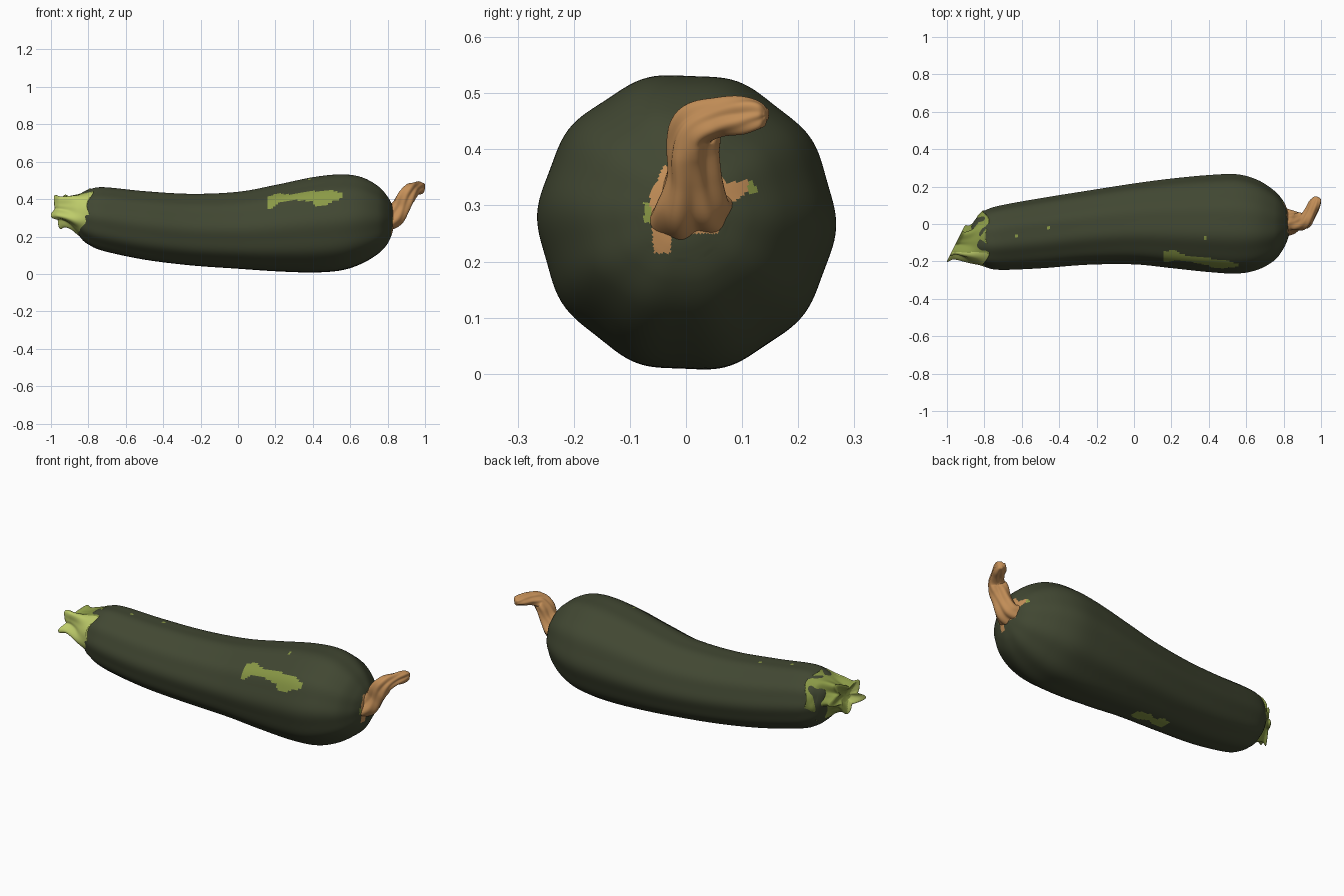
import bpy, bmesh, math
from mathutils import Vector

if "Cube" in bpy.data.objects:
    bpy.data.objects.remove(bpy.data.objects["Cube"])


def material(name, rgb):
    m = bpy.data.materials.new(name)
    lin = [((c / 255 + 0.055) / 1.055) ** 2.4 for c in rgb]
    m.diffuse_color = (*lin, 1)
    m.use_nodes = True
    m.node_tree.nodes["Principled BSDF"].inputs["Base Color"].default_value = m.diffuse_color
    return m


DARK = material("dark green skin", (65, 71, 50))
OLIVE = material("olive green", (138, 153, 70))
LIGHT = material("pale green", (190, 204, 106))
BROWN = material("dry brown", (196, 143, 88))


def smooth_keys(keys, steps):
    """Catmull-Rom interpolation of a table of section values."""
    out = []
    n = len(keys)
    for i in range(n - 1):
        quad = [keys[max(i - 1, 0)], keys[i], keys[i + 1], keys[min(i + 2, n - 1)]]
        for s in range(steps):
            t = s / steps
            out.append([0.5 * (2 * b + (c - a) * t + (2 * a - 5 * b + 4 * c - d) * t * t
                               + (3 * b - a - 3 * c + d) * t ** 3)
                        for a, b, c, d in zip(*quad)])
    out.append(list(keys[-1]))
    return out


def loft(name, rings, mats, rule):
    """Skin closed rings, cap both ends with fans, colour faces by a rule."""
    bm = bmesh.new()
    loops = [[bm.verts.new(p) for p in ring] for ring in rings]
    n = len(rings[0])
    for a, b in zip(loops, loops[1:]):
        for j in range(n):
            bm.faces.new((a[j], a[(j + 1) % n], b[(j + 1) % n], b[j]))
    for ring in (loops[0], loops[-1]):
        mid = bm.verts.new(sum((v.co for v in ring), Vector()) / n)
        for j in range(n):
            bm.faces.new((ring[j], ring[(j + 1) % n], mid))
    bmesh.ops.recalc_face_normals(bm, faces=bm.faces)
    for f in bm.faces:
        f.smooth = True
        f.material_index = rule(f.calc_center_median())
    me = bpy.data.meshes.new(name)
    bm.to_mesh(me)
    bm.free()
    for m in mats:
        me.materials.append(m)
    ob = bpy.data.objects.new(name, me)
    bpy.context.collection.objects.link(ob)
    return ob


def inside(x, y, poly):
    hit = False
    for (x1, y1), (x2, y2) in zip(poly, poly[1:] + poly[:1]):
        if (y1 > y) != (y2 > y) and x < x1 + (y - y1) * (x2 - x1) / (y2 - y1):
            hit = not hit
    return hit


def angles(n):
    return [2 * math.pi * j / n for j in range(n)]


# Body: x, z top, z bottom, y max, y min
body_keys = [
    (-0.875, .36, .29, -.06, -.14), (-0.868, .40, .25, -.01, -.18),
    (-0.84, .432, .19, .035, -.21), (-0.80, .453, .155, .07, -.228),
    (-0.72, .467, .12, .098, -.245), (-0.5, .446, .073, .138, -.237),
    (-0.25, .432, .042, .178, -.218), (0, .443, .024, .217, -.216),
    (0.2, .480, .010, .243, -.236), (0.4, .522, .003, .262, -.257),
    (0.55, .537, .014, .266, -.265), (0.66, .522, .05, .236, -.245),
    (0.75, .472, .105, .178, -.195), (0.80, .415, .16, .12, -.13),
    (0.825, .365, .22, .06, -.07), (0.833, .31, .27, .015, -.02)]
rings = []
for x, zt, zb, y1, y0 in smooth_keys(body_keys, 14):
    ring = []
    for a in angles(144):
        k = 1 - 0.012 * (1 - math.cos(10 * a + 0.4)) * (1 if zb < .2 else .5)
        ring.append((x, (y1 + y0) / 2 + k * (y1 - y0) / 2 * math.cos(a),
                     (zt + zb) / 2 + k * (zt - zb) / 2 * math.sin(a)))
    rings.append(ring)

# Pale blotches: side patch in x/z, underside patch in x/y
side_patch = [(.16, .34), (.16, .415), (.21, .43), (.3, .425), (.36, .44), (.5, .447),
              (.56, .432), (.56, .405), (.5, .385), (.45, .36), (.41, .365), (.4, .388),
              (.3, .395), (.22, .385), (.2, .36)]
under_patch = [(.0, -.03), (.0, .03), (-.08, .04), (-.12, .015), (-.17, .04),
               (-.22, .02), (-.22, -.04), (-.15, -.04), (-.11, -.015), (-.06, -.04)]
specks = [(-.63, -.065), (-.45, -.02), (.38, -.075)]
scar = [(-.065, .315), (-.06, .25), (-.058, .215), (-.028, .215), (-.025, .25),
        (.055, .25), (.075, .30), (.11, .325), (.11, .345), (.07, .34), (.05, .37), (-.04, .37)]
end_blotch = [[(-.075, .27), (-.055, .27), (-.055, .305), (-.075, .305)],
              [(.105, .322), (.132, .322), (.115, .345), (.105, .345)]]


def body_rule(c):
    if c.x > .77:
        if inside(c.y, c.z, scar):
            return 2
        return int(any(inside(c.y, c.z, p) for p in end_blotch))
    if c.y < 0 and inside(c.x, c.z, side_patch):
        return 1
    if c.z < .15 and inside(c.x, c.y, under_patch):
        return 1
    if c.z > .3 and any(math.hypot(c.x - x, c.y - y) < .009 for x, y in specks):
        return 1
    return 0


loft("squash_body", rings, [DARK, OLIVE, BROWN], body_rule)

# Stem: x, y centre, z centre, y radius, z radius, lobe depth, slant by y, slant by z
stem_keys = [
    (-0.802, -.078, .324, .151, .133, .0, .0, .15),
    (-0.845, -.085, .325, .128, .112, .05, .1, .08),
    (-0.885, -.095, .335, .094, .086, .15, .3, .03),
    (-0.925, -.10, .34, .075, .072, .22, .45, 0),
    (-0.95, -.105, .34, .078, .076, .27, .5, 0),
    (-0.952, -.105, .34, .060, .060, .25, .5, 0),
    (-0.935, -.105, .34, .03, .03, .1, .5, 0)]
rings = []
for i, (x, cy, cz, ry, rz, lobe, sy, sz) in enumerate(smooth_keys(stem_keys, 8)):
    ring = []
    for a in angles(120):
        k = 1 + lobe * math.cos(5 * a + 0.9 + .012 * i) + .25 * lobe * math.cos(10 * a + 2 + .05 * i)
        dy, dz = k * ry * math.cos(a), k * rz * math.sin(a)
        zig = .012 * math.cos(5 * a + 2) * max(0, 1 - i / 8)
        ring.append((x + sy * dy + sz * dz + zig, cy + dy, cz + dz))
    rings.append(ring)
loft("stem", rings, [OLIVE, LIGHT], lambda c: int(c.y < -.125 + .3 * (.33 - c.z)))

# Dried flower: x, y, z, radius along a bending path
flower_keys = [
    (.80, .005, .305, .078), (.835, .007, .312, .060), (.868, .01, .355, .047),
    (.893, .01, .405, .047), (.918, .02, .44, .041), (.945, .06, .455, .033),
    (.968, .105, .46, .031), (.982, .135, .461, .022), (.986, .143, .461, .008)]
path = smooth_keys(flower_keys, 8)
rings = []
for i, (x, y, z, r) in enumerate(path):
    p0, p1 = path[max(i - 1, 0)], path[min(i + 1, len(path) - 1)]
    t = (Vector(p1[:3]) - Vector(p0[:3])).normalized()
    side = t.cross(Vector((-.6, -.5, .6))).normalized()
    up = side.cross(t)
    ring = []
    for a in angles(60):
        k = 1 + .13 * math.cos(3 * a + .09 * i) + .06 * math.cos(7 * a - .15 * i)
        ring.append(Vector((x, y, z)) + r * k * (side * math.cos(a) + up * math.sin(a)))
    rings.append(ring)
loft("dried_flower", rings, [BROWN], lambda c: 0)
